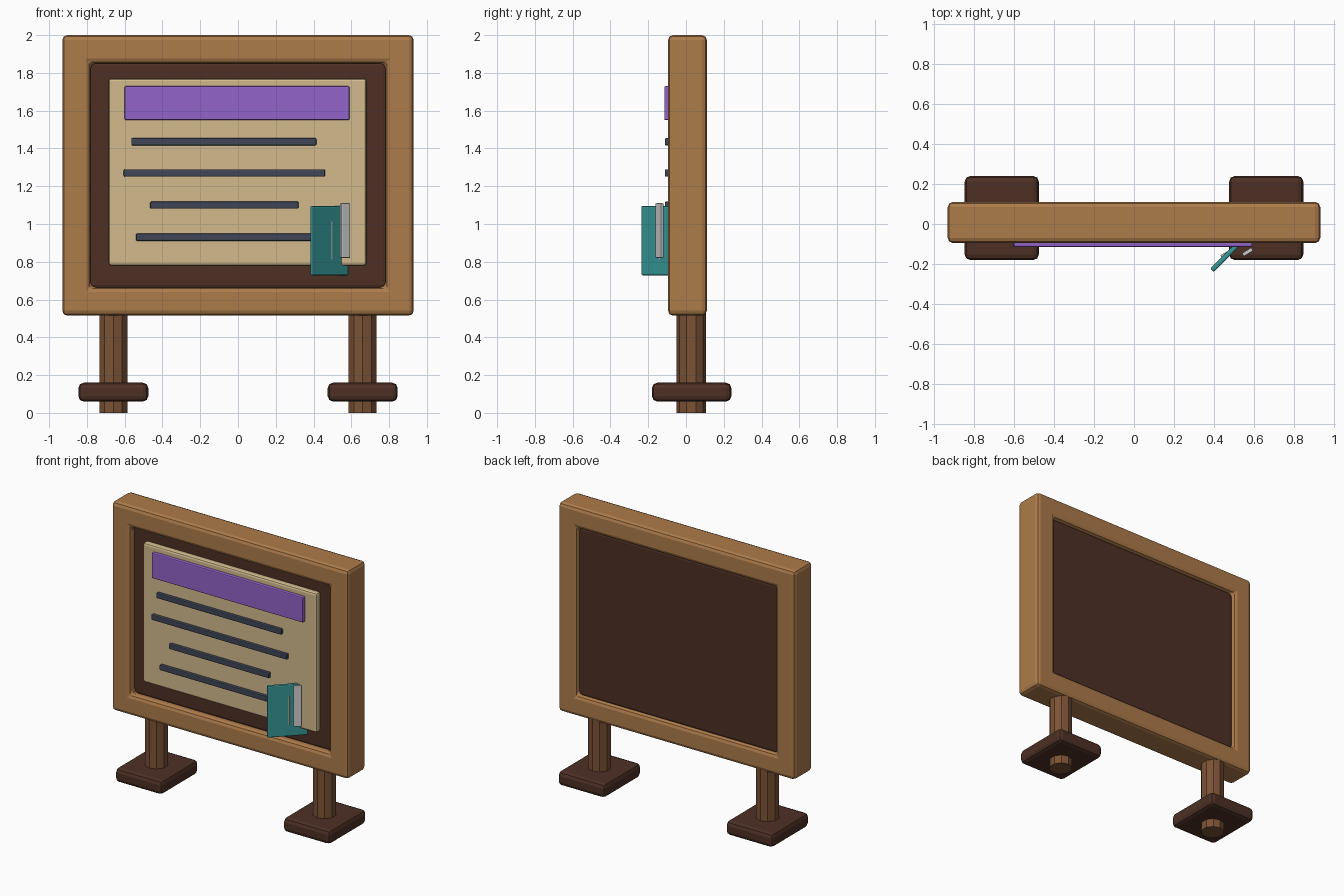
import bpy, bmesh, math

if "Cube" in bpy.data.objects:
    bpy.data.objects.remove(bpy.data.objects["Cube"])


def material(name, rgb):
    m = bpy.data.materials.new(name)
    m.diffuse_color = (*rgb, 1)
    m.use_nodes = True
    m.node_tree.nodes["Principled BSDF"].inputs["Base Color"].default_value = m.diffuse_color
    return m


WOOD = material("light_wood", (0.42, 0.20, 0.07))
POST = material("post_wood", (0.20, 0.085, 0.036))
DARK = material("dark_wood", (0.075, 0.03, 0.018))
PAPER = material("paper", (0.65, 0.50, 0.27))
PURPLE = material("purple", (0.29, 0.125, 0.59))
INK = material("ink", (0.05, 0.06, 0.095))
TEAL = material("teal", (0.04, 0.32, 0.32))


def finish(ob, name, mat=None, bevel=0, segments=2):
    ob.name = name
    if mat:
        ob.data.materials.append(mat)
    if bevel:
        b = ob.modifiers.new("bevel", "BEVEL")
        b.width, b.segments = bevel, segments
        b.limit_method = "ANGLE"
    return ob


def box(name, x, y, z, mat=None, bevel=0.0, segments=2):
    """Bevelled box from (min, max) ranges."""
    bpy.ops.mesh.primitive_cube_add(size=1)
    ob = bpy.context.object
    for v in ob.data.vertices:
        v.co = [r[0] if c < 0 else r[1] for c, r in zip(v.co, (x, y, z))]
    return finish(ob, name, mat, bevel, segments)


def slab(name, centre, size, degrees, mat=None, bevel=0.0):
    """Upright box turned about z."""
    ob = box(name, *[(-s / 2, s / 2) for s in size], mat, bevel)
    ob.location = centre
    ob.rotation_euler.z = math.radians(degrees)
    return ob


def rect_frame(name, outer, inner, y, mat, bevel):
    """Rectangular ring; outer/inner are (x half-width, z low, z high)."""
    bm = bmesh.new()

    def loop(r, yy):
        w, lo, hi = r
        return [bm.verts.new((px, yy, pz)) for px, pz in
                ((-w, lo), (w, lo), (w, hi), (-w, hi))]

    loops = [loop(outer, y[0]), loop(outer, y[1]), loop(inner, y[1]), loop(inner, y[0])]
    for k in range(4):
        a, b = loops[k], loops[(k + 1) % 4]
        for i in range(4):
            j = (i + 1) % 4
            bm.faces.new((a[i], a[j], b[j], b[i]))
    bmesh.ops.recalc_face_normals(bm, faces=bm.faces)
    me = bpy.data.meshes.new(name)
    bm.to_mesh(me)
    bm.free()
    ob = bpy.data.objects.new(name, me)
    bpy.context.collection.objects.link(ob)
    return finish(ob, name, mat, bevel)


# board: frame, recessed panel, notice sheet
rect_frame("board_frame", (0.93, 0.515, 2.0), (0.78, 0.665, 1.85), (-0.095, 0.11), WOOD, 0.026)
box("back_panel", (-0.79, 0.79), (-0.05, 0.085), (0.655, 1.86), DARK, 0.022)
box("notice_sheet", (-0.685, 0.68), (-0.09, -0.04), (0.78, 1.77), PAPER, 0.014)

# header band and ruled lines
box("header_band", (-0.60, 0.59), (-0.115, -0.08), (1.55, 1.73), PURPLE, 0.007)
for i, (x0, x1, z) in enumerate([(-0.565, 0.415, 1.435), (-0.605, 0.46, 1.27),
                                 (-0.465, 0.32, 1.10), (-0.54, 0.40, 0.93)]):
    box(f"ruled_line_{i + 1}", (x0, x1), (-0.112, -0.08), (z - 0.019, z + 0.019), INK, 0.006)

# posts and feet
for side, x in (("left", -0.66), ("right", 0.66)):
    bpy.ops.mesh.primitive_cylinder_add(vertices=10, radius=0.078, depth=0.58,
                                        location=(x, 0.028, 0.29))
    finish(bpy.context.object, f"{side}_post", POST)
    box(f"{side}_foot", (x - 0.185, x + 0.185), (-0.18, 0.24), (0.06, 0.16), DARK, 0.028)

# angled tab with two pale strips
slab("teal_tab", (0.4825, -0.1375, 0.912), (0.265, 0.025, 0.367), 45, TEAL, 0.008)
slab("pale_strip", (0.567, -0.14, 0.965), (0.056, 0.02, 0.29), 32, None, 0.005)
slab("thin_strip", (0.466, -0.148, 0.912), (0.07, 0.02, 0.205), 30, None, 0.004)
